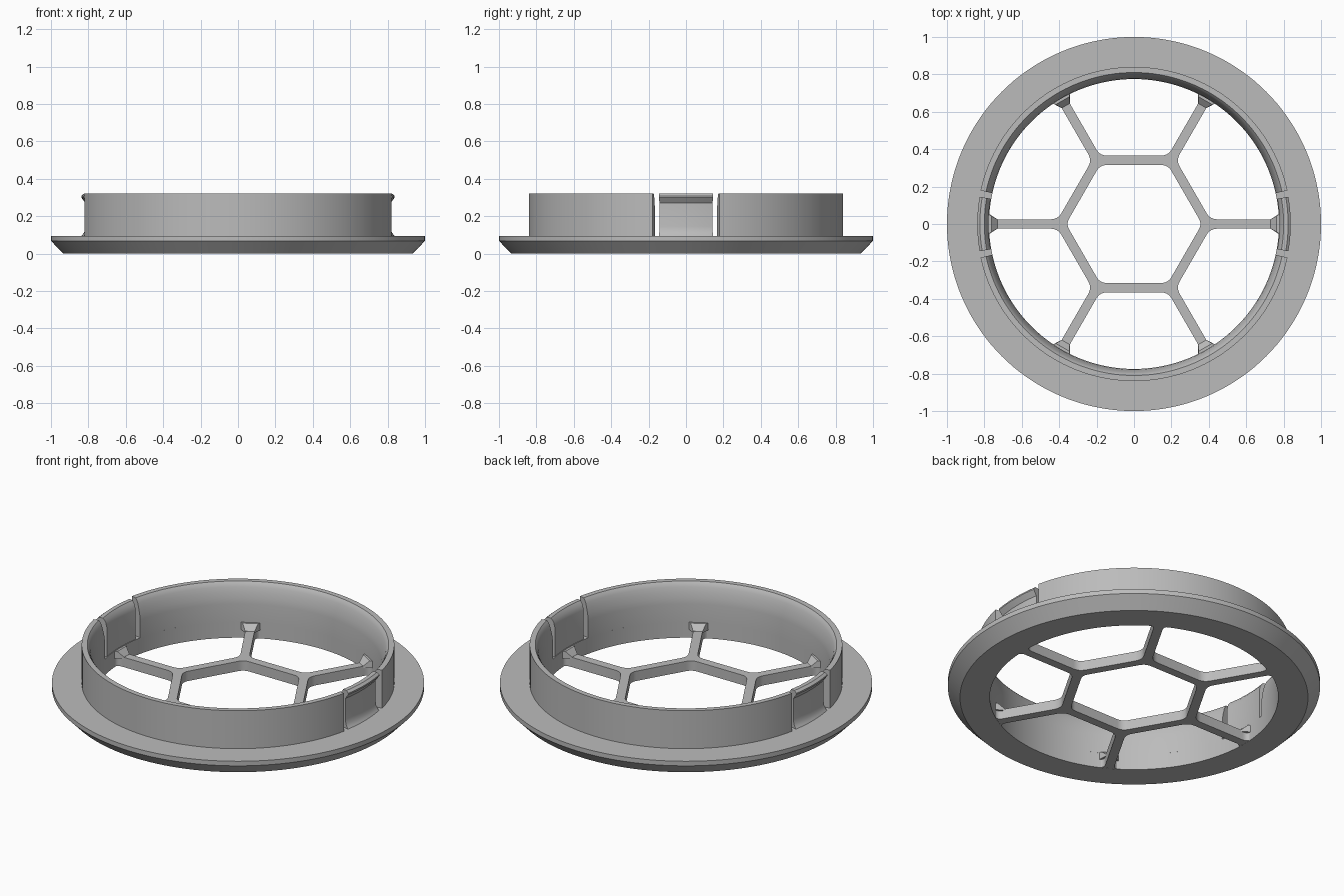
import bpy, bmesh, math
from math import sin, cos, radians, pi
from mathutils import Vector

if "Cube" in bpy.data.objects:
    bpy.data.objects.remove(bpy.data.objects["Cube"])

grey = bpy.data.materials.new("grey plastic")
grey.diffuse_color = (0.5, 0.5, 0.5, 1)
grey.use_nodes = True
grey.node_tree.nodes["Principled BSDF"].inputs["Base Color"].default_value = grey.diffuse_color


def finish(obj, angle=30):
    obj.data.materials.append(grey)
    bpy.ops.object.select_all(action='DESELECT')
    obj.select_set(True)
    bpy.context.view_layer.objects.active = obj
    bpy.ops.object.shade_smooth_by_angle(angle=radians(angle))


def mesh_object(name, bm, angle=30):
    bmesh.ops.recalc_face_normals(bm, faces=bm.faces)
    mesh = bpy.data.meshes.new(name)
    bm.to_mesh(mesh)
    bm.free()
    obj = bpy.data.objects.new(name, mesh)
    bpy.context.collection.objects.link(obj)
    finish(obj, angle)


def sweep(name, profile, start, end, steps):
    """Turn a closed (radius, z) profile about z, capping partial turns."""
    bm = bmesh.new()
    full = abs(end - start) >= 360
    rows = []
    for i in range(steps if full else steps + 1):
        a = radians(start + (end - start) * i / steps)
        rows.append([bm.verts.new((r * cos(a), r * sin(a), z)) for r, z in profile])
    n = len(profile)
    for i in range(steps):
        p, q = rows[i], rows[(i + 1) % len(rows)]
        for j in range(n):
            k = (j + 1) % n
            bm.faces.new((p[j], q[j], q[k], p[k]))
    if not full:
        bm.faces.new(rows[0])
        bm.faces.new(rows[-1])
    mesh_object(name, bm)


# Flange with its chamfered underside
sweep("flange", [(0.775, 0), (0.935, 0), (1, 0.068), (1, 0.095), (0.775, 0.095)],
      0, 360, 144)

# Collar halves with a flared inner lip, split by the clip slots
collar = [(0.775, 0.09), (0.84, 0.09), (0.84, 0.32), (0.81, 0.32), (0.802, 0.31),
          (0.794, 0.293), (0.786, 0.265), (0.779, 0.235), (0.775, 0.20)]
# Snap clips with a filleted foot and an outward hook
clip = [(0.778, 0.09), (0.84, 0.09), (0.829, 0.103), (0.82, 0.12), (0.816, 0.145),
        (0.816, 0.27), (0.822, 0.278), (0.838, 0.30), (0.838, 0.308), (0.824, 0.32),
        (0.80, 0.32), (0.785, 0.30), (0.778, 0.27)]
for side, mid in (("right", 0), ("left", 180)):
    sweep("clip_" + side, clip, mid - 10, mid + 10, 10)
for side, mid in (("back", 90), ("front", 270)):
    sweep("collar_" + side, collar, mid - 77.7, mid + 77.7, 64)


def rounded(points, corners, d, steps=6):
    """Round the listed corners of a closed outline."""
    out = []
    for i, p in enumerate(points):
        if i not in corners:
            out.append(p)
            continue
        a = p + (points[i - 1] - p).normalized() * d
        b = p + (points[(i + 1) % len(points)] - p).normalized() * d
        for s in range(steps + 1):
            t = s / steps
            out.append(a * (1 - t) ** 2 + p * 2 * t * (1 - t) + b * t * t)
    return out


# Grille: a disc with a central hexagon hole and six surrounding holes
HALF, APOTHEM, RIM = 0.025, 0.34, 0.779
outlines = [[Vector((0.80 * cos(i * pi / 64), 0.80 * sin(i * pi / 64))) for i in range(128)]]
hex_r = (APOTHEM - HALF) / cos(pi / 6)
hexagon = [Vector((hex_r * cos(k * pi / 3), hex_r * sin(k * pi / 3))) for k in range(6)]
outlines.append(rounded(hexagon, range(6), 0.035))

inner_x = (APOTHEM + HALF - HALF * 0.5) / cos(pi / 6)
a0 = math.asin(HALF / RIM)
arc_from, arc_to = a0 + 0.06, pi / 3 - a0 - 0.06
inner = Vector((inner_x, HALF))
outer = Vector((math.sqrt(RIM ** 2 - HALF ** 2), HALF))


def mirrored(v):
    """Reflect across the 30 degree line."""
    c, s = cos(pi / 3), sin(pi / 3)
    return Vector((c * v.x + s * v.y, s * v.x - c * v.y))


arc = [Vector((RIM * cos(t), RIM * sin(t))) for t in
       (arc_from + (arc_to - arc_from) * i / 20 for i in range(21))]
cell = [inner, outer] + arc + [mirrored(outer), mirrored(inner)]
last = len(cell) - 1
cell = rounded(cell, (0, 1, last - 1, last), 0.04)
for k in range(6):
    c, s = cos(k * pi / 3), sin(k * pi / 3)
    outlines.append([Vector((c * v.x - s * v.y, s * v.x + c * v.y)) for v in cell])

curve = bpy.data.curves.new("grille", 'CURVE')
curve.dimensions = '2D'
curve.fill_mode = 'BOTH'
curve.extrude = 0.029
for line in outlines:
    spline = curve.splines.new('POLY')
    spline.points.add(len(line) - 1)
    for point, v in zip(spline.points, line):
        point.co = (v.x, v.y, 0, 1)
    spline.use_cyclic_u = True
grille = bpy.data.objects.new("grille", curve)
grille.location.z = 0.03
bpy.context.collection.objects.link(grille)
bpy.ops.object.select_all(action='DESELECT')
grille.select_set(True)
bpy.context.view_layer.objects.active = grille
bpy.ops.object.convert(target='MESH')
finish(bpy.context.view_layer.objects.active)

# Wedge gussets where the spokes climb the collar wall
for k in range(6):
    bm = bmesh.new()
    c, s = cos(k * pi / 3), sin(k * pi / 3)
    ends = []
    for sign in (-1, 1):
        shape = [(0.73, 0.025, 0.05), (0.73, 0.025, 0.06), (0.762, 0.042, 0.092),
                 (0.785, 0.06, 0.092), (0.785, 0.06, 0.05)]
        ends.append([bm.verts.new((c * x - s * y * sign, s * x + c * y * sign, z))
                     for x, y, z in shape])
    for j in range(5):
        m = (j + 1) % 5
        bm.faces.new((ends[0][j], ends[0][m], ends[1][m], ends[1][j]))
    bm.faces.new(ends[0])
    bm.faces.new(ends[1])
    mesh_object("gusset_%d" % (k + 1), bm, 20)
